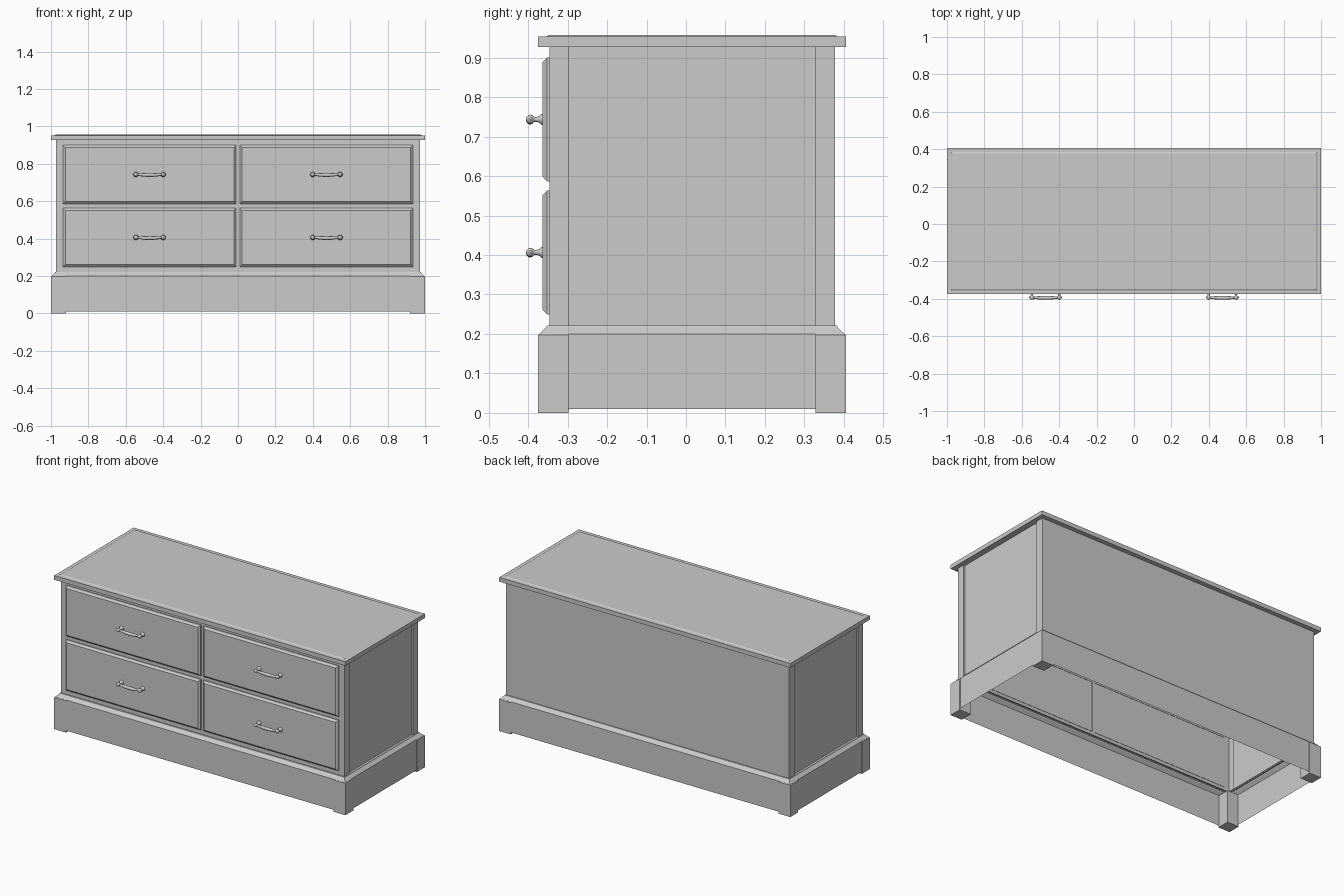
import bpy
import math

if "Cube" in bpy.data.objects:
    bpy.data.objects.remove(bpy.data.objects["Cube"])

CY = 0.015          # centre of the cabinet in y (handles stick out in front)
FRONT = -0.346      # y of the cabinet front face


def loft(name, rings, cap_start=False, cap_end=False, smooth=False):
    """Skin a list of equal-length point rings into one object."""
    n = len(rings[0])
    verts = [p for ring in rings for p in ring]
    faces = []
    for k in range(len(rings) - 1):
        for i in range(n):
            j = (i + 1) % n
            faces.append((k * n + i, k * n + j, (k + 1) * n + j, (k + 1) * n + i))
    if cap_start:
        faces.append(tuple(reversed(range(n))))
    if cap_end:
        faces.append(tuple(range(len(verts) - n, len(verts))))
    mesh = bpy.data.meshes.new(name)
    mesh.from_pydata(verts, [], faces)
    if smooth:
        mesh.shade_smooth()
    obj = bpy.data.objects.new(name, mesh)
    bpy.context.collection.objects.link(obj)
    return obj


def rect(hx, hy, z):
    """Horizontal rectangle around the cabinet centre."""
    return [(sx * hx, CY + sy * hy, z)
            for sx, sy in ((-1, -1), (1, -1), (1, 1), (-1, 1))]


def span_rect(x0, x1, y0, y1, z):
    return [(x0, y0, z), (x1, y0, z), (x1, y1, z), (x0, y1, z)]


# Top slab with a low raised field
loft("top_slab", [rect(1, 0.39, 0.927), rect(1, 0.39, 0.953),
                  rect(0.98, 0.37, 0.953), rect(0.973, 0.363, 0.957)],
     cap_start=True, cap_end=True)


# Cabinet shell: flat front and back, side panels recessed between corner stiles
def shell_outline(z):
    x, xr = 0.973, 0.963
    y0, y1, y2, y3 = FRONT, -0.298, 0.327, 0.377
    right = [(x, y0), (x, y1), (xr, y1), (xr, y2), (x, y2), (x, y3)]
    left = [(-a, b) for a, b in reversed(right)]
    return [(a, b, z) for a, b in right + left]


loft("cabinet_shell", [shell_outline(0.215), shell_outline(0.927)])

# Plinth boards and sloped moulding, open underneath
loft("plinth", [rect(0.996, 0.386, 0.01), rect(0.996, 0.386, 0.2),
                rect(0.979, 0.369, 0.217), rect(0.977, 0.367, 0.222),
                rect(0.96, 0.35, 0.222)])

# Corner feet, standing slightly proud of the plinth
for sx, xname in ((-1, "left"), (1, "right")):
    for sy, yname in ((-1, "front"), (1, "back")):
        def foot(out, z):
            xs = sorted((sx * 0.92, sx * out))
            ys = sorted((CY + sy * 0.3125, CY + sy * (out - 0.61)))
            return span_rect(*xs, *ys, z)
        loft(f"{yname}_{xname}_foot", [foot(1, 0), foot(1, 0.197), foot(0.997, 0.2)],
             cap_start=True, cap_end=True)


# Drawer fronts with bevelled edges
def drawer_ring(cx, cz, inset, y):
    hx, hz = 0.463 - inset, 0.157 - inset
    return [(cx + a * hx, y, cz + b * hz)
            for a, b in ((-1, -1), (1, -1), (1, 1), (-1, 1))]


# Handle: turned posts (radius, distance from drawer) and a swelling bar
POST = [(0.014, 0), (0.014, 0.003), (0.009, 0.008), (0.006, 0.015), (0.006, 0.022),
        (0.010, 0.025), (0.012, 0.031), (0.010, 0.037), (0.005, 0.041), (0.001, 0.042)]
ANGLES = [i * math.tau / 12 for i in range(12)]
FACE = -0.363


def handle(name, cx, cz):
    for s, side in ((-1, "left"), (1, "right")):
        loft(f"{name}_{side}_post",
             [[(cx + s * 0.073 + r * math.cos(a), FACE - d, cz + r * math.sin(a))
               for a in ANGLES] for r, d in POST], cap_end=True, smooth=True)
    rings = []
    for k in range(17):
        t = k / 8 - 1
        bulge = 1 - t * t
        r = 0.004 + 0.006 * bulge ** 1.5
        rings.append([(cx + 0.088 * t,
                       FACE - 0.029 - 0.003 * bulge + r * math.cos(a),
                       cz + 0.002 - 0.005 * bulge + r * math.sin(a)) for a in ANGLES])
    loft(f"{name}_bar", rings, cap_start=True, cap_end=True, smooth=True)


for cz, row in ((0.4065, "lower"), (0.7435, "upper")):
    for s, side in ((-1, "left"), (1, "right")):
        cx = s * 0.4725
        loft(f"{row}_{side}_drawer",
             [drawer_ring(cx, cz, 0, FRONT + 0.002), drawer_ring(cx, cz, 0, -0.352),
              drawer_ring(cx, cz, 0.012, FACE)], cap_end=True)
        handle(f"{row}_{side}_handle", cx, cz)
